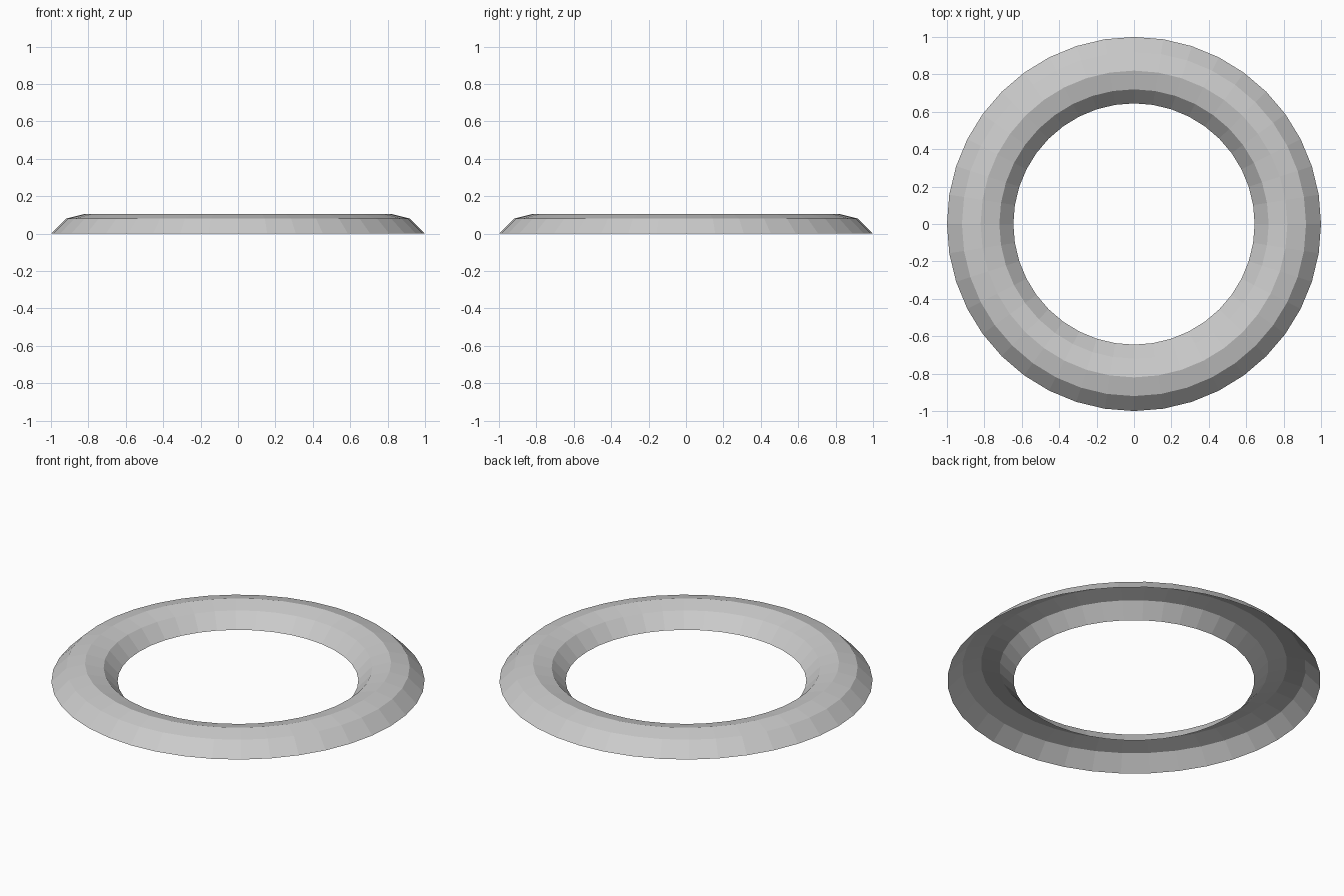
import bpy, bmesh
from math import sin, cos, tau

if "Cube" in bpy.data.objects:
    bpy.data.objects.remove(bpy.data.objects["Cube"])

SEGMENTS = 40
# Arched cross-section (radius, height), open underneath
PROFILE = [(1.0, 0.0), (0.92, 0.08), (0.82, 0.105), (0.72, 0.08), (0.645, 0.0)]

# Hollow ring: revolve the profile around z
bm = bmesh.new()
rings = [[bm.verts.new((r * cos(tau * i / SEGMENTS), r * sin(tau * i / SEGMENTS), z))
          for i in range(SEGMENTS)] for r, z in PROFILE]
for outer, inner in zip(rings, rings[1:]):
    for i in range(SEGMENTS):
        j = (i + 1) % SEGMENTS
        bm.faces.new((outer[i], outer[j], inner[j], inner[i]))

mesh = bpy.data.meshes.new("ring_trim")
bm.to_mesh(mesh)
bm.free()
ring = bpy.data.objects.new("ring_trim", mesh)
bpy.context.collection.objects.link(ring)
